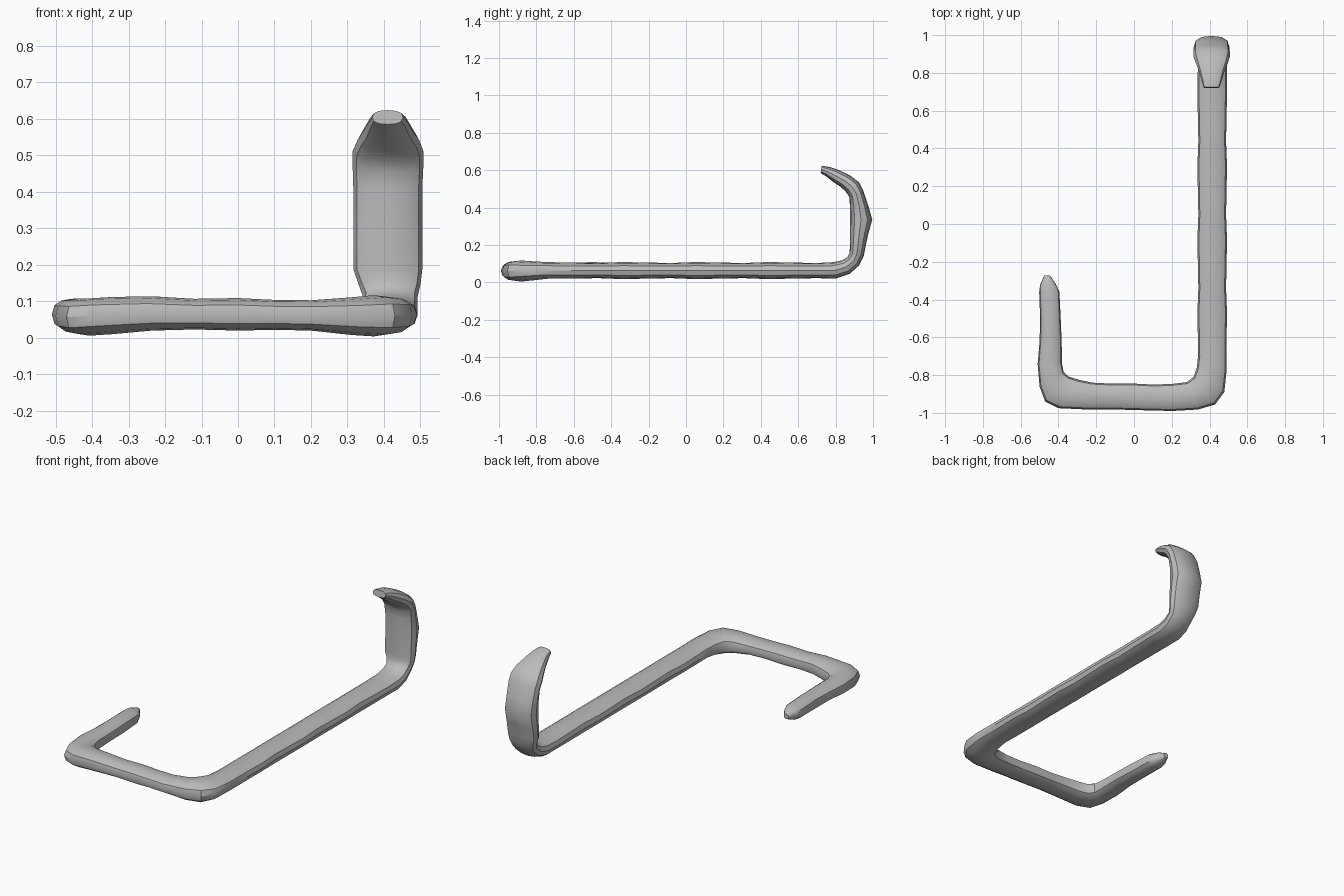
import bpy, bmesh, math
from mathutils import Vector

SIDES = 12

# Flat run: left edge (x, y), right edge (x, y), bottom z, top z
flat = [
    (-.475, -.272, -.445, -.272, .055, .085),
    (-.497, -.32, -.415, -.315, .035, .1),
    (-.502, -.36, -.395, -.36, .027, .105),
    (-.497, -.5, -.388, -.5, .022, .108),
    (-.5, -.62, -.383, -.62, .025, .106),
    (-.51, -.74, -.381, -.74, .02, .108),
    (-.5, -.86, -.372, -.785, .012, .108),
    (-.47, -.94, -.345, -.808, .006, .108),
    (-.40, -.975, -.29, -.825, .01, .112),
    (-.25, -.982, -.22, -.84, .02, .114),
    (-.12, -.981, -.12, -.845, .023, .107),
    (0, -.985, 0, -.845, .02, .109),
    (.1, -.987, .1, -.85, .022, .104),
    (.2, -.99, .2, -.847, .02, .103),
    (.34, -.982, .28, -.837, .008, .111),
    (.43, -.955, .315, -.81, .004, .117),
    (.478, -.89, .333, -.76, .01, .113),
    (.49, -.78, .34, -.69, .02, .108),
]
# Long bar: gently wavy, same format
for i in range(11):
    y = -.6 + i * .13
    w = .003 * math.sin(i * 2.1)
    flat.append((.49 + w, y, .338 - w, y, .02 + w, .106 - w))

# Hook: outer edge (y, z), inner edge (y, z), left x, right x
hook = [
    (.80, .02, .79, .108, .337, .492),
    (.875, .045, .835, .118, .34, .492),
    (.925, .09, .862, .133, .343, .492),
    (.95, .14, .874, .155, .33, .5),
    (.96, .19, .876, .185, .316, .505),
    (.975, .26, .876, .25, .316, .505),
    (.996, .335, .876, .335, .316, .505),
    (.975, .41, .876, .41, .316, .505),
    (.948, .49, .874, .455, .314, .508),
    (.925, .535, .852, .488, .314, .508),
    (.88, .57, .825, .512, .327, .497),
    (.82, .6, .79, .535, .345, .478),
    (.77, .616, .75, .566, .358, .465),
    (.725, .624, .72, .585, .368, .452),
]

# Each station becomes a centre, a sideways vector and a thickness vector
stations = []
for ax, ay, bx, by, lo, hi in flat:
    a, b = Vector((ax, ay, 0)), Vector((bx, by, 0))
    centre = (a + b) / 2 + Vector((0, 0, (lo + hi) / 2))
    stations.append((centre, (a - b) / 2, Vector((0, 0, (hi - lo) / 2))))
for oy, oz, iy, iz, x0, x1 in hook:
    outer, inner = Vector((0, oy, oz)), Vector((0, iy, iz))
    centre = (outer + inner) / 2 + Vector(((x0 + x1) / 2, 0, 0))
    stations.append((centre, Vector(((x1 - x0) / 2, 0, 0)), (inner - outer) / 2))


def soft(v):
    """Square off the round section a little."""
    return math.copysign(abs(v) ** .8, v)


# Bent rod swept through the stations
bm = bmesh.new()
rings = []
for centre, side, thick in stations:
    ring = []
    for k in range(SIDES):
        t = 2 * math.pi * k / SIDES
        ring.append(bm.verts.new(centre + side * soft(math.cos(t)) + thick * soft(math.sin(t))))
    rings.append(ring)
for r0, r1 in zip(rings, rings[1:]):
    for k in range(SIDES):
        j = (k + 1) % SIDES
        bm.faces.new((r0[k], r0[j], r1[j], r1[k]))
bm.faces.new(rings[0])
bm.faces.new(rings[-1])
bmesh.ops.recalc_face_normals(bm, faces=bm.faces)

mesh = bpy.data.meshes.new("bent_hook_rod")
bm.to_mesh(mesh)
bm.free()
rod = bpy.data.objects.new("bent_hook_rod", mesh)
bpy.context.collection.objects.link(rod)

grey = bpy.data.materials.new("plain grey")
grey.diffuse_color = (.5, .5, .5, 1)
mesh.materials.append(grey)

bpy.context.view_layer.objects.active = rod
rod.select_set(True)
bpy.ops.object.shade_smooth_by_angle(angle=math.radians(35))
